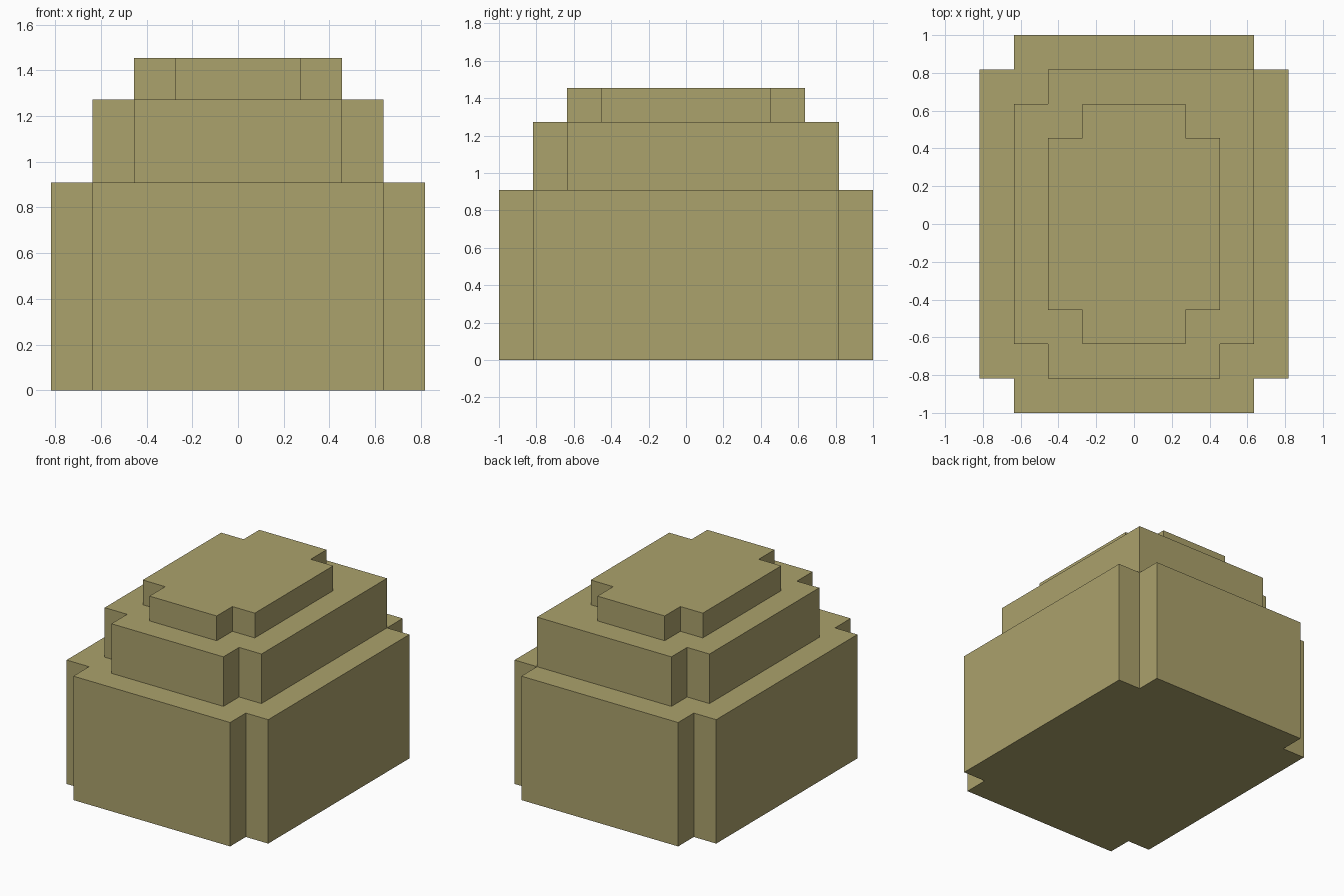
import bpy
import bmesh

if "Cube" in bpy.data.objects:
    bpy.data.objects.remove(bpy.data.objects["Cube"])

U = 1 / 11  # the whole model sits on a grid of eleventh units

mat = bpy.data.materials.new("khaki")
mat.diffuse_color = (0.41, 0.36, 0.15, 1)
mat.use_nodes = True
mat.node_tree.nodes["Principled BSDF"].inputs["Base Color"].default_value = mat.diffuse_color


def tier(name, hx, hy, z0, z1, notch=2, plain=()):
    """Block with square-notched corners; corners listed in plain stay whole."""
    outline = []
    for sx, sy in ((1, -1), (1, 1), (-1, 1), (-1, -1)):
        x, y = sx * hx, sy * hy
        if (sx, sy) in plain:
            outline.append((x, y))
            continue
        ix, iy = sx * (hx - notch), sy * (hy - notch)
        steps = [(ix, y), (ix, iy), (x, iy)]
        outline += steps if sx * sy < 0 else steps[::-1]
    bm = bmesh.new()
    base = bm.faces.new([bm.verts.new((x * U, y * U, z0 * U)) for x, y in outline])
    top = bmesh.ops.extrude_face_region(bm, geom=[base], use_keep_orig=True)["geom"]
    bmesh.ops.translate(bm, vec=(0, 0, (z1 - z0) * U),
                        verts=[v for v in top if isinstance(v, bmesh.types.BMVert)])
    bmesh.ops.recalc_face_normals(bm, faces=bm.faces)
    mesh = bpy.data.meshes.new(name)
    bm.to_mesh(mesh)
    bm.free()
    mesh.materials.append(mat)
    bpy.context.collection.objects.link(bpy.data.objects.new(name, mesh))


# Three stacked tiers; the middle one keeps its back right corner
tier("lower_tier", 9, 11, 0, 10)
tier("middle_tier", 7, 9, 10, 14, plain=[(1, 1)])
tier("upper_tier", 5, 7, 14, 16)
